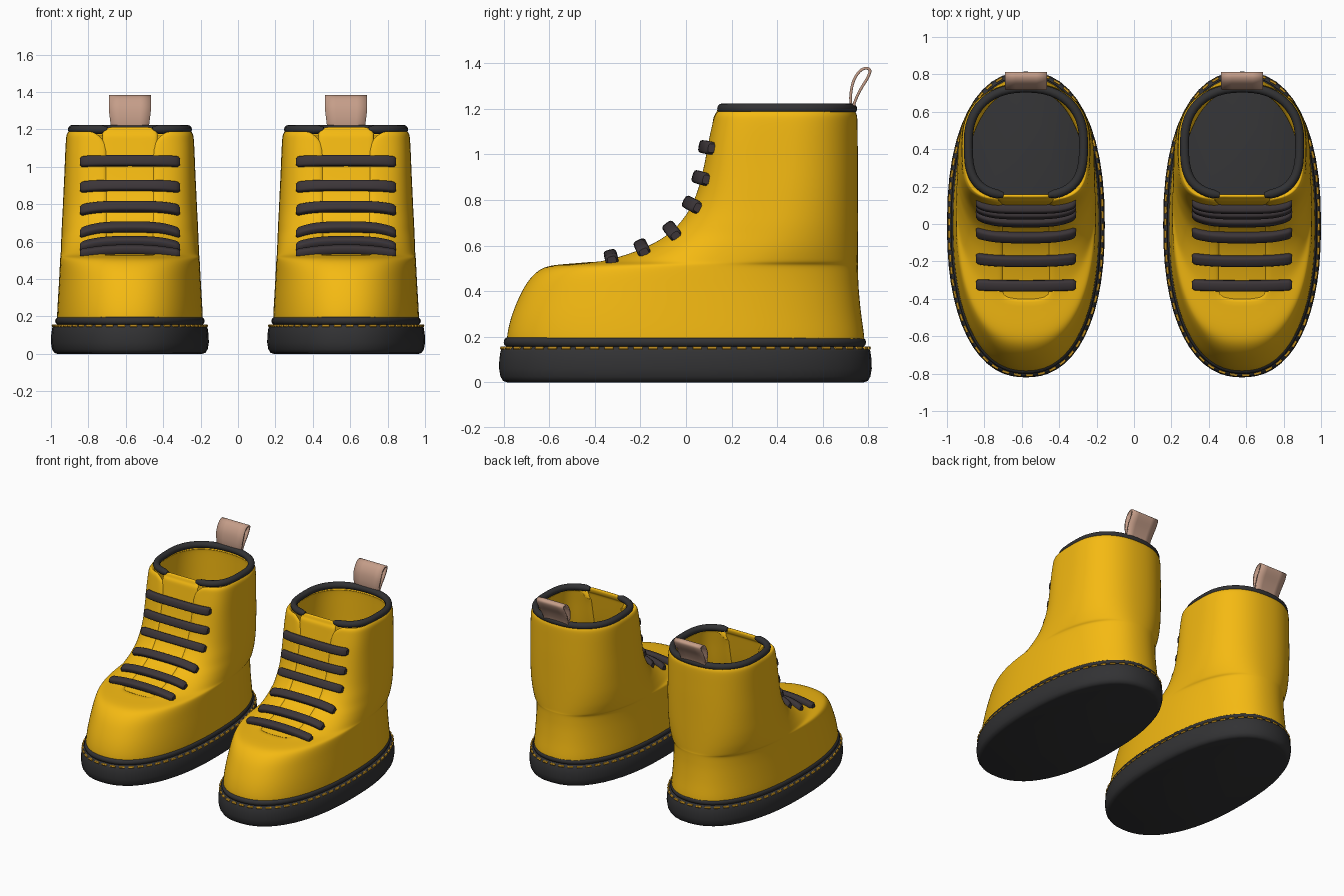
import bpy, math
from math import sin, cos, pi
from mathutils import Vector as V
from mathutils.bvhtree import BVHTree

if "Cube" in bpy.data.objects:
    bpy.data.objects.remove(bpy.data.objects["Cube"])


def material(name, rgb):
    m = bpy.data.materials.new(name)
    m.diffuse_color = (*rgb, 1)
    m.use_nodes = True
    m.node_tree.nodes["Principled BSDF"].inputs["Base Color"].default_value = m.diffuse_color
    return m


YELLOW = material("yellow_leather", (0.91, 0.49, 0.006))
BLACK = material("black_rubber", (0.032, 0.032, 0.034))
LACE = material("lace_cord", (0.045, 0.036, 0.04))
THREAD = material("thread", (0.75, 0.38, 0.02))
TAN = material("tan_strap", (0.56, 0.34, 0.25))
SLOT = 0.12      # half width of the lacing gap
BOOT_X = 0.578   # each boot's distance from the middle


def grid(rings, closed=True, wrap=False, caps=False, skip=None):
    n, m = len(rings[0]), len(rings)
    verts = [tuple(p) for r in rings for p in r]
    faces = []
    for i in range(m if wrap else m - 1):
        for j in range(n if closed else n - 1):
            if not (skip and skip(i, j)):
                k, l = (i + 1) % m, (j + 1) % n
                faces.append((i * n + j, i * n + l, k * n + l, k * n + j))
    if caps:
        faces += [tuple(range(n))[::-1], tuple(range((m - 1) * n, m * n))]
    return verts, faces


def make(name, parts, mat, thick=0, subsurf=0, angle=50):
    verts, faces = [], []
    for v, f in parts:
        o = len(verts)
        verts += v
        faces += [tuple(i + o for i in q) for q in f]
    me = bpy.data.meshes.new(name)
    me.from_pydata(verts, [], faces)
    me.materials.append(mat)
    import bmesh
    bm = bmesh.new()
    bm.from_mesh(me)
    bmesh.ops.recalc_face_normals(bm, faces=bm.faces)
    bm.to_mesh(me)
    bm.free()
    for side, x in (("left", -BOOT_X), ("right", BOOT_X)):
        ob = bpy.data.objects.new(side + "_" + name, me)
        bpy.context.collection.objects.link(ob)
        ob.location.x = x
        if thick:
            s = ob.modifiers.new("thickness", "SOLIDIFY")
            s.thickness, s.offset = thick, -1
        if subsurf:
            s = ob.modifiers.new("smooth", "SUBSURF")
            s.levels = s.render_levels = subsurf
        bpy.ops.object.select_all(action="DESELECT")
        ob.select_set(True)
        bpy.context.view_layer.objects.active = ob
        if side == "left":
            bpy.ops.object.shade_smooth_by_angle(angle=math.radians(angle))


def resample(rows, steps):
    """Smooth curve through rows of numbers."""
    out = []
    for i in range(len(rows) - 1):
        a, b, c, d = (rows[min(max(i + k, 0), len(rows) - 1)] for k in (-1, 0, 1, 2))
        for s in range(steps):
            t = s / steps
            out.append([q + t / 2 * (r - p + t * (2 * p - 5 * q + 4 * r - u + t * (3 * (q - r) + u - p)))
                        for p, q, r, u in zip(a, b, c, d)])
    return out + [list(rows[-1])]


def outline(z, front, back, hw, nf=2.3, nb=2.3):
    """Boot cross-section; the first columns stay on the lacing gap."""
    cy, a = (front + back) / 2, (back - front) / 2
    half = [(SLOT * k / 3, cy - a * (1 - (SLOT * k / 3 / hw) ** nf) ** (1 / nf)) for k in range(3)]
    t0 = math.asin((SLOT / hw) ** (nf / 2))
    for k in range(13):
        t = t0 + (pi / 2 - t0) * k / 12
        half.append((hw * sin(t) ** (2 / nf), cy - a * max(cos(t), 0) ** (2 / nf)))
    for k in range(1, 13):
        t = pi / 2 * k / 12
        half.append((hw * max(cos(t), 0) ** (2 / nb), cy + a * sin(t) ** (2 / nb)))
    half[-1] = (0, back)
    return [V((x, y, z)) for x, y in half] + [V((-x, y, z)) for x, y in half[-2:0:-1]]


def even(path, count):
    """Evenly spaced points on a closed path."""
    pts = path + path[:1]
    cum = [0]
    for p, q in zip(pts, pts[1:]):
        cum.append(cum[-1] + (q - p).length)
    out, j = [], 0
    for i in range(count):
        d = cum[-1] * i / count
        while cum[j + 1] < d:
            j += 1
        out.append(pts[j].lerp(pts[j + 1], (d - cum[j]) / (cum[j + 1] - cum[j])))
    return out


def tube(path, r, closed, sides=12, ends=None):
    n, rings = len(path), []
    for i, p in enumerate(path):
        a, b = (path[i - 1], path[(i + 1) % n]) if closed else (path[max(i - 1, 0)], path[min(i + 1, n - 1)])
        t = (b - a).normalized()
        s = t.cross(V((0, 0, 1))).normalized()
        u = s.cross(t)
        k = ends[i] if ends else 1
        rings.append([p + (s * cos(2 * pi * j / sides) + u * sin(2 * pi * j / sides)) * r * k for j in range(sides)])
    return grid(rings, wrap=closed, caps=not closed)


# sole: bulging slab with rounded edges
sole = [(0, .035), (.006, .018), (.025, .006), (.06, 0), (.1, .001), (.135, .006), (.15, .012), (.157, .025)]
make("sole", [grid([outline(z, -.82 + d, .815 - d, .422 - d) for z, d in sole], caps=True)], BLACK)

# welt bead and stitching above the sole
make("welt", [tube(even(outline(.176, -.778, .768, .378), 96), .022, True)], BLACK)
dots = even(outline(.15, -.809, .804, .411), 62 * 5)
make("welt_stitching", [tube(dots[i:i + 4], .008, False, 6) for i in range(0, 310, 5)], THREAD)

# upper: height, front, back, half width, front squareness
rows = [(.16, -.785, .785, .39, 2.3), (.21, -.785, .783, .39, 2.3), (.3, -.763, .77, .385, 2.3),
        (.4, -.72, .76, .379, 2.3), (.46, -.68, .757, .376, 2.35), (.498, -.635, .756, .374, 2.4),
        (.514, -.58, .756, .373, 2.4), (.522, -.49, .756, .372, 2.4), (.531, -.395, .755, .371, 2.45),
        (.552, -.31, .755, .37, 2.5), (.58, -.225, .755, .369, 2.6), (.61, -.157, .755, .368, 2.7),
        (.65, -.09, .755, .366, 2.8), (.7, -.035, .755, .364, 3), (.77, .015, .755, .36, 3.2),
        (.86, .052, .755, .356, 3.5), (.96, .077, .755, .351, 3.8), (1.06, .096, .754, .347, 4),
        (1.14, .11, .753, .343, 4), (1.175, .117, .75, .338, 4), (1.193, .13, .74, .326, 4)]
START = 16  # ring where the lacing gap begins
fine = resample(rows, 2)
rings = [outline(*r) for r in fine]
bvh = BVHTree.FromPolygons(*grid(rings))
n = len(rings[0])
for r in rings:  # rounded corners at the top of the gap
    for j, drop in ((3, .07), (4, .02)):
        for c in (j, n - j):
            r[c].z -= drop * max(0, (r[c].z - 1.05) / .14) ** 2
make("upper", [grid(rings, skip=lambda i, j: i >= START and (j < 3 or j >= n - 3))], YELLOW, .035, 1)

# tongue just under the gap
tongue = []
for z, f, b, hw, nf in fine[START - 2:] + [[1.222, .135, .75, .33, 4]]:
    cy, a = (f + b) / 2, (b - f) / 2
    w = .15 if z < 1.2 else .115
    tongue.append([(w * k / 5, cy - a * (1 - (w * abs(k) / 5 / hw) ** nf) ** (1 / nf) + .006, z - .006)
                   for k in range(-5, 6)])
make("tongue", [grid(tongue, closed=False)], YELLOW, .02, 1)

# laces: y, z and slope of the instep, laid on the surface
bars = []
for y, z, deg in ((-.33, .555, 14), (-.2, .605, 25), (-.07, .675, 38), (.025, .78, 62), (.07, .895, 74), (.095, 1.03, 80)):
    a = math.radians(deg)
    tan, nor = V((0, cos(a), sin(a))), V((0, -sin(a), cos(a)))
    sec = []
    for k in range(-12, 13):
        s = sin(k / 12 * pi / 2)
        x = .267 * s
        hit = bvh.ray_cast(V((x, y, z)) + nor * .2, -nor)[0]
        e = max(.45, min(1, (1 - abs(s)) * 25)) ** .5
        c = hit + nor * .012
        sec.append([c + (tan * .029 * math.copysign(abs(cos(q)) ** .6, cos(q))
                         + nor * .024 * math.copysign(abs(sin(q)) ** .6, sin(q))) * e
                    for q in (2 * pi * j / 16 for j in range(16))])
    bars.append(grid(sec, caps=True))
make("laces", bars, LACE)

# padded collar, open at the tongue
rim = outline(1.2, .15, .727, .308, 3.2)[3:n - 2]
m = len(rim)
make("collar", [tube(rim, .024, False, 12, [min(1, .6 + .4 * min(i, m - 1 - i)) for i in range(m)])], BLACK)

# pull loop at the heel
loop = resample([(.722, 1.18), (.716, 1.25), (.728, 1.32), (.757, 1.368), (.79, 1.384), (.813, 1.37),
                 (.803, 1.335), (.77, 1.28), (.745, 1.225), (.735, 1.18)], 4)
strap = [[(x * (.1 + .012 * min(1, max(0, (z - 1.2) / .1))), y, z) for x in (-1, -.5, 0, .5, 1)] for y, z in loop]
make("pull_loop", [grid(strap, closed=False)], TAN, .012)
